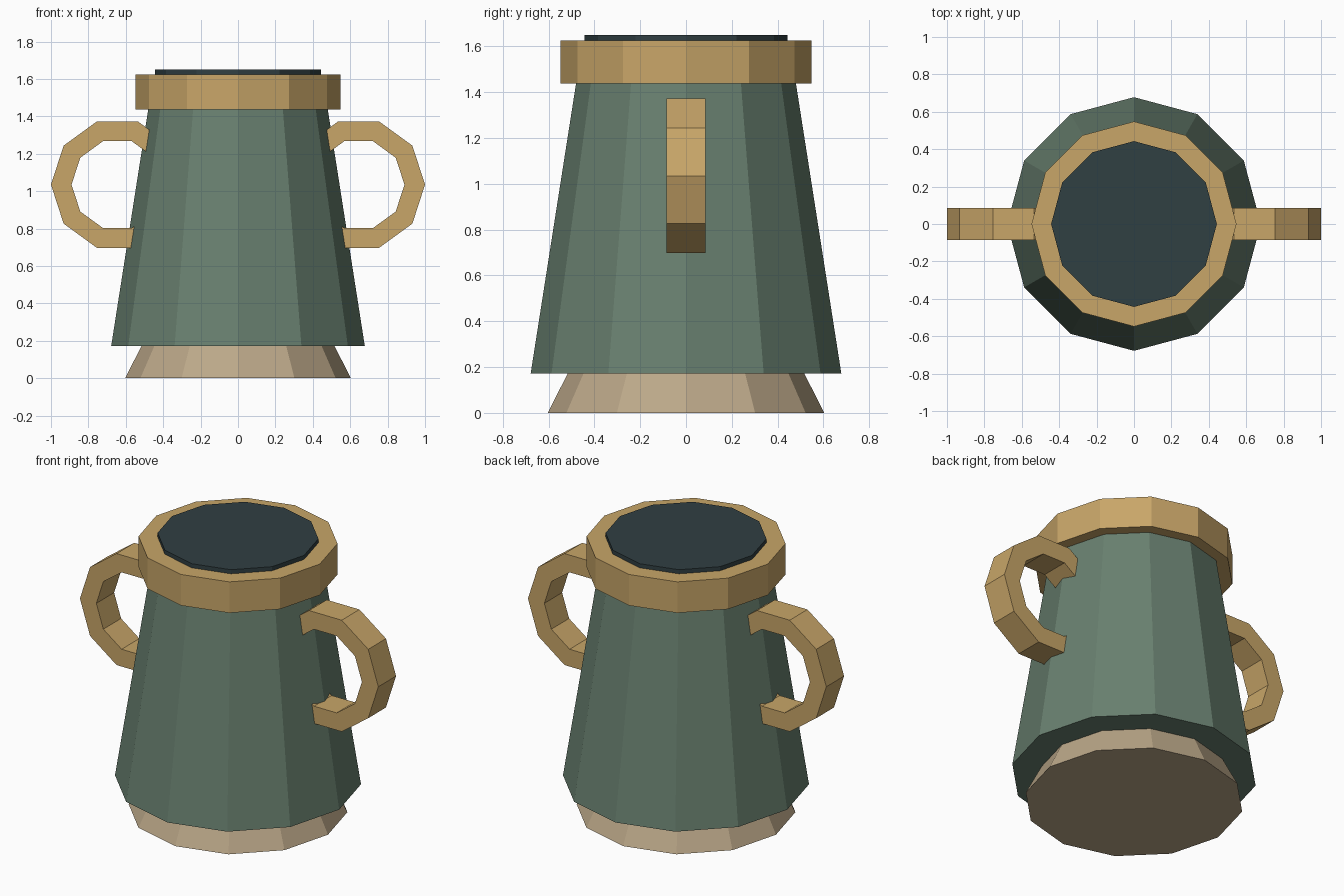
import bpy, bmesh
from math import cos, sin, pi, radians

if "Cube" in bpy.data.objects:
    bpy.data.objects.remove(bpy.data.objects["Cube"])

SIDES = 12


def material(name, rgb):
    m = bpy.data.materials.new(name)
    m.diffuse_color = (*rgb, 1)
    m.use_nodes = True
    m.node_tree.nodes["Principled BSDF"].inputs["Base Color"].default_value = m.diffuse_color
    return m


green = material("green", (0.14, 0.215, 0.16))
gold = material("gold", (0.58, 0.38, 0.14))
tan = material("tan", (0.50, 0.39, 0.25))
dark = material("dark", (0.03, 0.05, 0.055))


def finish(bm, name, mat):
    bmesh.ops.recalc_face_normals(bm, faces=bm.faces)
    me = bpy.data.meshes.new(name)
    bm.to_mesh(me)
    bm.free()
    me.materials.append(mat)
    ob = bpy.data.objects.new(name, me)
    bpy.context.collection.objects.link(ob)
    return ob


def frustum(name, r0, z0, r1, z1, mat):
    """Closed 12-sided tapered drum with corners on the x and y axes."""
    bm = bmesh.new()
    rings = [[bm.verts.new((r * cos(2 * pi * i / SIDES), r * sin(2 * pi * i / SIDES), z))
              for i in range(SIDES)] for r, z in ((r0, z0), (r1, z1))]
    for i in range(SIDES):
        j = (i + 1) % SIDES
        bm.faces.new((rings[0][i], rings[0][j], rings[1][j], rings[1][i]))
    for ring in rings:
        bm.faces.new(ring)
    return finish(bm, name, mat)


def handle(name, side):
    """Square bar bent along part of a ten-sided ring, ends buried in the body."""
    cx, cz, outer, inner, half = 0.645, 1.035, 0.355, 0.245, 0.085
    bm = bmesh.new()
    sections = []
    for deg in range(-144, 145, 36):
        a = radians(deg)
        sections.append([bm.verts.new((side * (cx + r * cos(a)), y, cz + r * sin(a)))
                         for r, y in ((inner, -half), (outer, -half), (outer, half), (inner, half))])
    for s, t in zip(sections, sections[1:]):
        for k in range(4):
            n = (k + 1) % 4
            bm.faces.new((s[k], s[n], t[n], t[k]))
    bm.faces.new(sections[0])
    bm.faces.new(sections[-1])
    return finish(bm, name, gold)


# Foot, body, collar and lid
frustum("foot", 0.603, 0.0, 0.515, 0.175, tan)
frustum("body", 0.678, 0.172, 0.478, 1.45, green)
frustum("collar", 0.548, 1.437, 0.548, 1.625, gold)
frustum("lid", 0.443, 1.60, 0.443, 1.65, dark)

# Pair of handles
handle("handle_right", 1)
handle("handle_left", -1)
